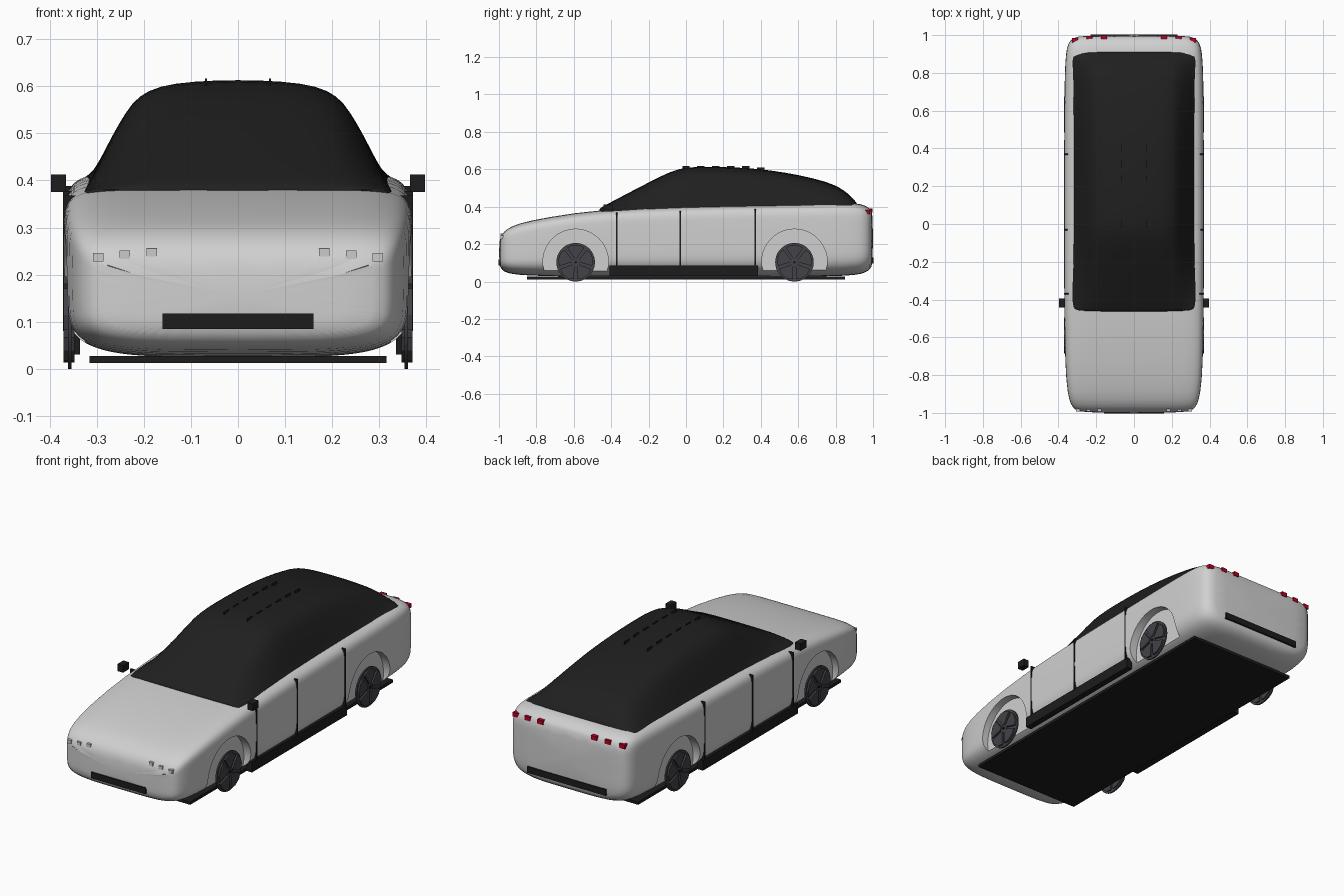
import bpy, bmesh, math
from mathutils import Matrix

cube = bpy.data.objects.get("Cube")
if cube:
    bpy.data.objects.remove(cube)


def material(name, r, g, b):
    m = bpy.data.materials.new(name)
    m.use_nodes = True
    m.diffuse_color = (r, g, b, 1)
    m.node_tree.nodes["Principled BSDF"].inputs["Base Color"].default_value = (r, g, b, 1)
    return m


silver = material("silver paint", 0.63, 0.63, 0.63)
glass = material("black glass", 0.014, 0.014, 0.014)
trim = material("black trim", 0.012, 0.012, 0.012)
alloy = material("dark alloy", 0.055, 0.055, 0.065)
red = material("red lamp", 0.5, 0.0, 0.02)
lamp = material("pale lamp", 0.6, 0.6, 0.6)


def finish(name, bm, mat):
    bmesh.ops.recalc_face_normals(bm, faces=bm.faces)
    me = bpy.data.meshes.new(name)
    bm.to_mesh(me)
    bm.free()
    me.materials.append(mat)
    ob = bpy.data.objects.new(name, me)
    bpy.context.collection.objects.link(ob)
    return ob


def smooth(ob, angle):
    bpy.ops.object.select_all(action="DESELECT")
    ob.select_set(True)
    bpy.context.view_layer.objects.active = ob
    bpy.ops.object.shade_smooth_by_angle(angle=math.radians(angle))


def apply_modifiers(ob):
    deps = bpy.context.evaluated_depsgraph_get()
    ob.data = bpy.data.meshes.new_from_object(ob.evaluated_get(deps))
    ob.modifiers.clear()


def box(name, x, y, z, mat):
    bm = bmesh.new()
    bmesh.ops.create_cube(bm, size=1)
    for v in bm.verts:
        for i, (a, b) in enumerate((x, y, z)):
            v.co[i] = (a + b) / 2 + v.co[i] * (b - a)
    return finish(name, bm, mat)


def pair(name, x, y, z, mat):
    box("left_" + name, x, y, z, mat)
    box("right_" + name, (-x[1], -x[0]), y, z, mat)


def loft(rings):
    # Join closed rings of equal length and cap both ends
    bm = bmesh.new()
    rows = [[bm.verts.new(p) for p in ring] for ring in rings]
    n = len(rows[0])
    for a, b in zip(rows, rows[1:]):
        for i in range(n):
            j = (i + 1) % n
            bm.faces.new((a[i], a[j], b[j], b[i]))
    bm.faces.new(rows[0])
    bm.faces.new(rows[-1])
    return bm


def cylinder(bm, r, x0, x1, y, z, segments=48):
    m = Matrix.Translation(((x0 + x1) / 2, y, z)) @ Matrix.Rotation(math.pi / 2, 4, "Y")
    bmesh.ops.create_cone(bm, cap_ends=True, segments=segments, radius1=r, radius2=r,
                          depth=abs(x1 - x0), matrix=m)


# Body shell: y, half width, bottom, top
stations = [(-1, .27, .09, .215), (-.985, .315, .06, .255), (-.955, .335, .045, .283),
            (-.9, .352, .035, .31), (-.75, .365, .028, .343), (-.45, .37, .025, .388),
            (0, .37, .025, .405), (.4, .37, .025, .412), (.8, .368, .027, .42),
            (.91, .36, .035, .42), (.955, .35, .045, .408), (.985, .325, .065, .39),
            (1, .28, .09, .365)]


def body_ring(y, w, low, high, n=64):
    mid, half = (low + high) / 2, (high - low) / 2
    ring = []
    for i in range(n):
        a = 2 * math.pi * i / n
        c, s = math.cos(a), math.sin(a)
        e = 2 / (8 if s > 0 else 4.5)
        ring.append((w * math.copysign(abs(c) ** e, c), y,
                     mid + half * math.copysign(abs(s) ** e, s)))
    return ring


body = finish("body", loft([body_ring(*s) for s in stations]), silver)
body.modifiers.new("smooth", "SUBSURF").levels = 1

# Wheel arches cut into the sides
WHEELS = (-.59, .58)
bm = bmesh.new()
for y in WHEELS:
    for s in (-1, 1):
        cylinder(bm, .175, s * .325, s * .5, y, .105, 64)
cutter = finish("arch_cutter", bm, silver)
cutter.hide_render = True
cut = body.modifiers.new("arches", "BOOLEAN")
cut.object = cutter
cut.solver = "EXACT"
apply_modifiers(body)
bpy.data.objects.remove(cutter)
smooth(body, 40)

# Glass canopy: y, half width, top
canopy = [(-.464, .29, .388), (-.452, .318, .396), (-.425, .33, .412), (-.3, .33, .478),
          (-.2, .328, .53), (-.08, .326, .592), (0, .325, .612), (.1, .325, .615),
          (.3, .325, .611), (.45, .326, .596), (.6, .328, .572), (.75, .33, .535),
          (.82, .332, .505), (.87, .333, .468), (.9, .325, .436), (.914, .295, .418)]
# Half section: width fraction, height fraction
section = [(1, 0), (.955, .06), (.9, .235), (.82, .47), (.73, .7), (.65, .845),
           (.52, .94), (.3, .985)]


def canopy_ring(y, w, top):
    base = .379 + .028 * (y + .46) / 1.37
    half = [(w, base - .04)] + [(w * u, base + (top - base) * h) for u, h in section]
    return ([(x, y, z) for x, z in half] + [(0, y, top)]
            + [(-x, y, z) for x, z in reversed(half)])


cabin = finish("glass_canopy", loft([canopy_ring(*s) for s in canopy]), glass)
cabin.modifiers.new("smooth", "SUBSURF").levels = 1
apply_modifiers(cabin)
smooth(cabin, 50)

# Wheels: thin disc with five broad raised wedges and a hub
for y in WHEELS:
    for side, s in (("left", 1), ("right", -1)):
        bm = bmesh.new()
        cylinder(bm, .103, s * .353, s * .361, y, .103)
        for k in range(5):
            mid = math.pi / 2 + k * math.tau / 5
            ends = []
            for x in (s * .347, s * .37):
                pts = [(.02, -.3), (.09, -.53), (.095, -.2), (.095, .2), (.09, .53), (.02, .3)]
                ends.append([(x, y + r * math.cos(mid + a), .103 + r * math.sin(mid + a))
                             for r, a in pts])
            wedge = loft(ends)
            me = bpy.data.meshes.new("wedge")
            wedge.to_mesh(me)
            wedge.free()
            bm.from_mesh(me)
            bpy.data.meshes.remove(me)
        cylinder(bm, .022, s * .34, s * .366, y, .103, 24)
        finish(f"{side}_{'front' if y < 0 else 'rear'}_wheel", bm, alloy)
        bm = bmesh.new()
        cylinder(bm, .007, s * .366, s * .371, y, .103, 12)
        finish(f"{side}_{'front' if y < 0 else 'rear'}_hub_cap", bm, trim)

# Floor, sills, mirrors and bumper inserts
box("floor_panel", (-.315, .315), (-.85, .85), (.012, .027), trim)
pair("sill", (.335, .369), (-.41, .385), (.03, .085), trim)
pair("mirror", (.365, .397), (-.442, -.394), (.375, .413), trim)
box("front_grille", (-.16, .16), (-1.003, -.96), (.085, .118), trim)
box("rear_insert", (-.23, .23), (.96, 1.003), (.095, .128), trim)

# Door seams
for name, y, top in (("front", -.37, .368), ("middle", -.03, .378), ("rear", .37, .388)):
    pair(name + "_door_seam", (.345, .3715), (y - .004, y + .004), (.08, top), trim)

# Lamps: three on each side, front and rear
for i, (x, z) in enumerate(((.297, .237), (.24, .242), (.183, .247))):
    pair(f"headlamp_{i + 1}", (x - .011, x + .011), (-.992, -.95), (z - .009, z + .009), lamp)
for i, (x, z, y) in enumerate(((.312, .372, .985), (.235, .377, .994), (.158, .38, .998))):
    pair(f"tail_lamp_{i + 1}", (x - .016, x + .016), (y - .025, y), (z - .011, z + .011), red)

# Dashed roof strips
for i in range(6):
    y = -.02 + i * .08
    top = .6165 if y < .3 else .6165 - (y - .3) * .07
    pair(f"roof_dash_{i + 1}", (.066, .07), (y, y + .04), (top - .015, top), trim)
